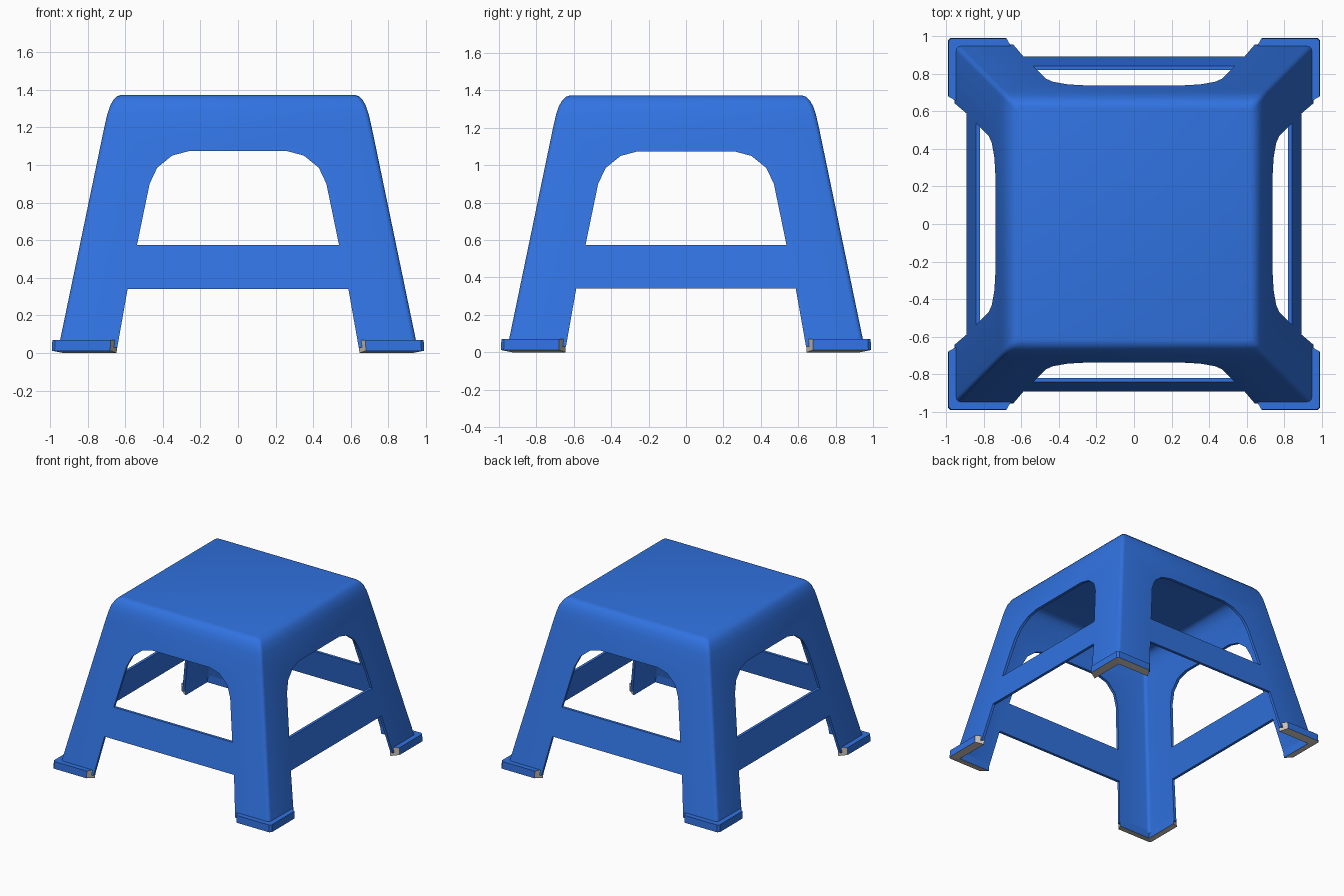
import bpy, bmesh, math

if "Cube" in bpy.data.objects:
    bpy.data.objects.remove(bpy.data.objects["Cube"])


def material(name, rgb):
    m = bpy.data.materials.new(name)
    m.diffuse_color = (*rgb, 1)
    m.use_nodes = True
    m.node_tree.nodes["Principled BSDF"].inputs["Base Color"].default_value = m.diffuse_color
    return m


blue = material("blue plastic", (0.03, 0.17, 0.75))
grey = material("grey rubber", (0.60, 0.56, 0.50))


def finish(bm, name, mats):
    bmesh.ops.recalc_face_normals(bm, faces=bm.faces)
    me = bpy.data.meshes.new(name)
    bm.to_mesh(me)
    bm.free()
    for m in mats:
        me.materials.append(m)
    ob = bpy.data.objects.new(name, me)
    bpy.context.collection.objects.link(ob)
    return ob


def activate(ob):
    bpy.ops.object.select_all(action='DESELECT')
    ob.select_set(True)
    bpy.context.view_layer.objects.active = ob


def loft(bm, rings):
    """Closed skin through equal-length rings, capped at both ends."""
    vs = [[bm.verts.new(p) for p in r] for r in rings]
    n = len(vs[0])
    for a, b in zip(vs, vs[1:]):
        for i in range(n):
            j = (i + 1) % n
            bm.faces.new((a[i], a[j], b[j], b[i]))
    bm.faces.new(vs[0])
    bm.faces.new(vs[-1])


def square(h, z, r=0.025, seg=3):
    """Rounded square ring of half width h."""
    pts = []
    for k in range(4):
        for s in range(seg + 1):
            a = math.pi / 2 * (k + s / seg)
            cx = (h - r) * (1 if k in (0, 3) else -1)
            cy = (h - r) * (1 if k < 2 else -1)
            pts.append((cx + r * math.cos(a), cy + r * math.sin(a), z))
    return pts


# Hollow body: seat and four sloping walls
profile = [(0.954, 0.03), (0.711, 1.20), (0.695, 1.27), (0.68, 1.315),
           (0.662, 1.347), (0.643, 1.366), (0.62, 1.373)]
T = 0.022
outer = [square(h, z) for h, z in profile]
inner = [square(h - T, z if i == 0 else z - T * i / 6)
         for i, (h, z) in enumerate(profile)]
bm = bmesh.new()
loft(bm, inner[::-1] + outer)
body = finish(bm, "stool_body", [blue])

# Openings: arched window above the rail, leg gap below it
half_window = [(0.537, 0.575), (0.47, 0.90), (0.43, 0.985), (0.35, 1.05), (0.26, 1.074)]
half_gap = [(0.665, -0.1), (0.587, 0.34)]
for axis in "yx":
    bm = bmesh.new()
    for half in (half_window, half_gap):
        pts = half + [(-x, z) for x, z in reversed(half)]
        loft(bm, [[(x, d, z) if axis == "y" else (d, x, z) for x, z in pts]
                  for d in (-1.5, 1.5)])
    cutter = finish(bm, "opening_cutter_" + axis, [blue])
    cutter.hide_render = True
    mod = body.modifiers.new("openings", 'BOOLEAN')
    mod.operation = 'DIFFERENCE'
    mod.solver = 'EXACT'
    mod.object = cutter
    activate(body)
    bpy.ops.object.modifier_apply(modifier=mod.name)
    bpy.data.objects.remove(cutter, do_unlink=True)
activate(body)
bpy.ops.object.shade_smooth_by_angle(angle=math.radians(30))

# L-shaped feet with grey undersides and ends
O, I = 0.99, 0.928
foot_plan = [(0.68, O), (0.975, O), (O, 0.975), (O, 0.68), (I, 0.645), (I, I), (0.645, I)]
for sx, xn in ((-1, "left"), (1, "right")):
    for sy, yn in ((-1, "front"), (1, "back")):
        bm = bmesh.new()
        low = [(sx * x, sy * y, 0.012 if max(x, y) > 0.95 else 0.0) for x, y in foot_plan]
        loft(bm, [low, [(sx * x * 0.997, sy * y * 0.997, 0.07) for x, y in foot_plan]])
        bmesh.ops.recalc_face_normals(bm, faces=bm.faces)
        for f in bm.faces:
            c = f.calc_center_median()
            n = f.normal
            end = min(abs(c.x), abs(c.y)) < 0.68 and abs(n.z) < 0.5 and len(f.verts) == 4
            f.material_index = 1 if n.z < -0.5 or end else 0
        # split the bent underside cleanly
        bmesh.ops.triangulate(bm, faces=[f for f in bm.faces if len(f.verts) > 4])
        finish(bm, f"{yn}_{xn}_foot", [blue, grey])
